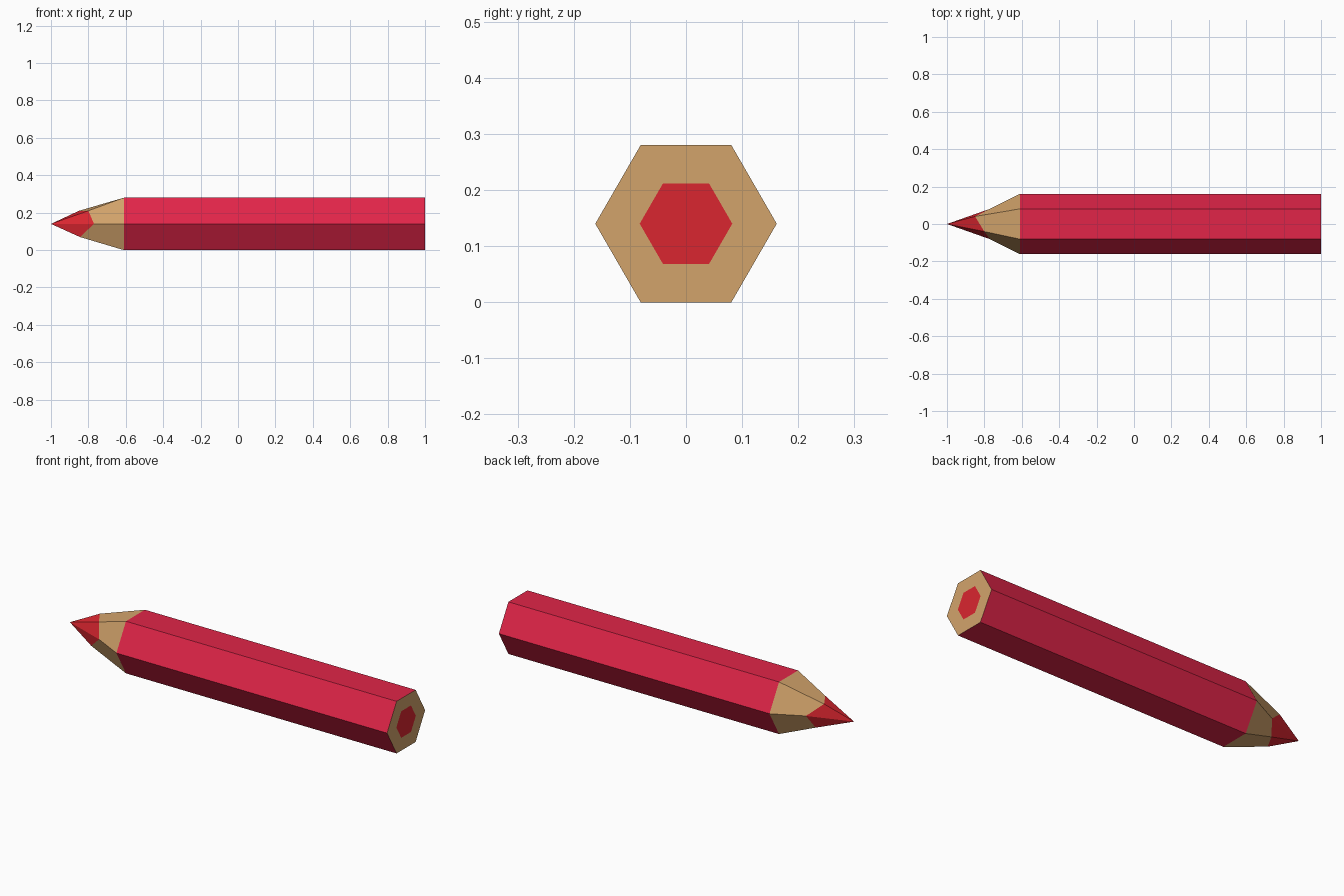
import bpy, bmesh, math

if "Cube" in bpy.data.objects:
    bpy.data.objects.remove(bpy.data.objects["Cube"])

R = 0.1617           # corner radius of the hexagonal barrel
MID_Z = R * math.cos(math.pi / 6)


def material(name, rgb):
    m = bpy.data.materials.new(name)
    m.diffuse_color = (*rgb, 1)
    m.use_nodes = True
    m.node_tree.nodes["Principled BSDF"].inputs["Base Color"].default_value = m.diffuse_color
    return m


def ring(radius, xs):
    """Hexagon around the x axis; xs is one x or six of them."""
    if not isinstance(xs, (list, tuple)):
        xs = [xs] * 6
    return [(x, radius * math.cos(i * math.pi / 3),
             MID_Z + radius * math.sin(i * math.pi / 3)) for i, x in enumerate(xs)]


def part(name, mat, bands=(), tip=None, cap=None):
    """Join pairs of rings with quads, plus an optional point and flat cap."""
    bm = bmesh.new()
    for a, b in bands:
        va, vb = [bm.verts.new(p) for p in a], [bm.verts.new(p) for p in b]
        for i in range(6):
            j = (i + 1) % 6
            bm.faces.new((va[i], va[j], vb[j], vb[i]))
    if tip:
        apex, base = bm.verts.new(tip[0]), [bm.verts.new(p) for p in tip[1]]
        for i in range(6):
            bm.faces.new((apex, base[(i + 1) % 6], base[i]))
    if cap:
        bm.faces.new([bm.verts.new(p) for p in cap])
    mesh = bpy.data.meshes.new(name)
    bm.to_mesh(mesh)
    bm.free()
    mesh.materials.append(mat)
    obj = bpy.data.objects.new(name, mesh)
    bpy.context.collection.objects.link(obj)
    return obj


paint = material("crimson paint", (0.75, 0.018, 0.065))
wood = material("bare wood", (0.65, 0.37, 0.148))
lead = material("red lead", (0.70, 0.019, 0.029))

back = ring(R, 1.0)
shoulder = ring(R, -0.61)
core = ring(0.0825, 1.0)
# uneven sharpened edge between wood and lead
cut = ring(0.081, [-0.77, -0.85, -0.80, -0.77, -0.845, -0.80])

# painted barrel
part("barrel", paint, bands=[(shoulder, back)])
# carved wood at the front and the wooden rim at the back
part("wood_casing", wood, bands=[(cut, shoulder), (back, core)])
# lead point and lead core seen at the back
part("lead", lead, tip=((-1, 0, MID_Z), cut), cap=core)
